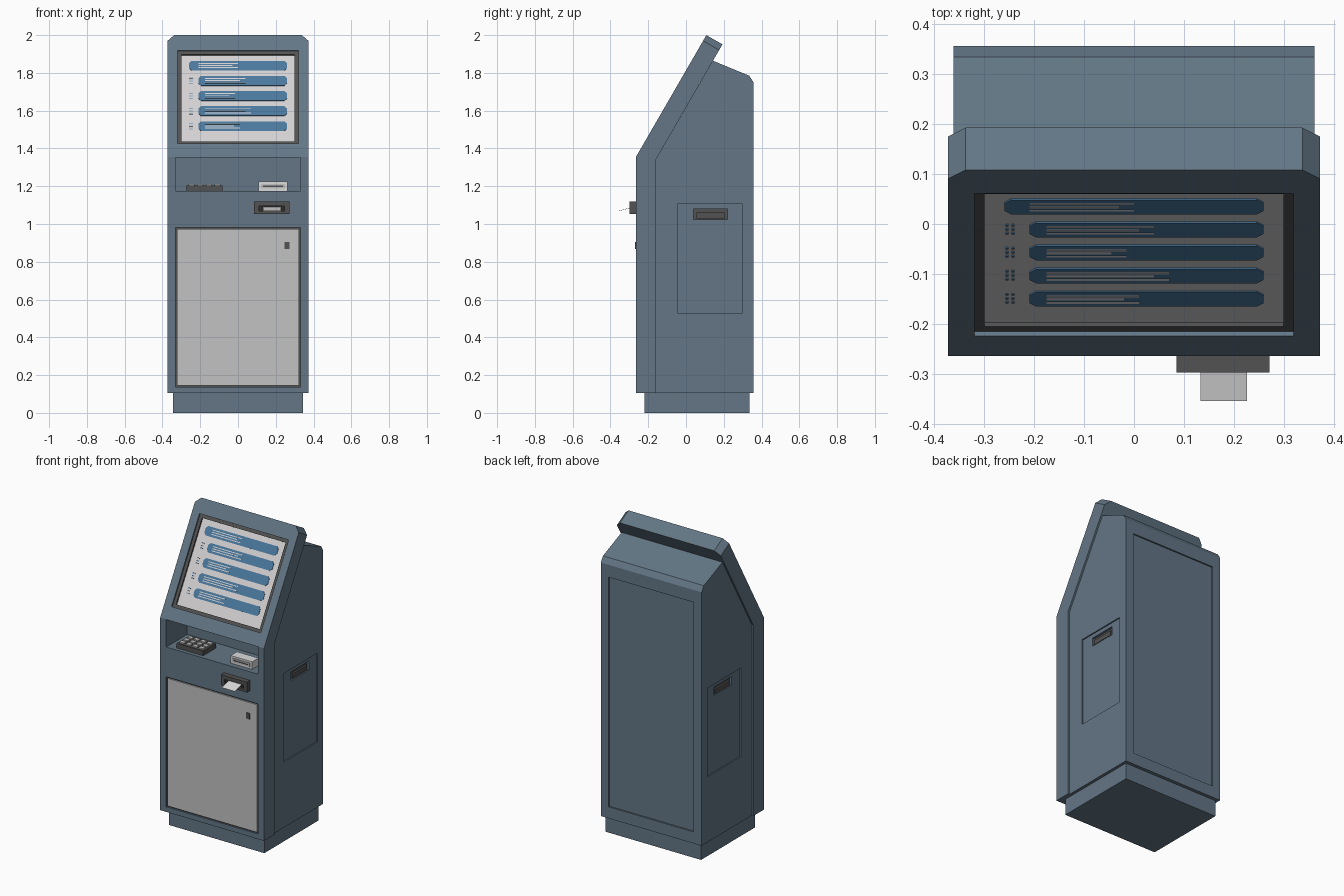
import bpy, bmesh, math
from mathutils import Vector

if "Cube" in bpy.data.objects:
    bpy.data.objects.remove(bpy.data.objects["Cube"])


def material(name, rgb):
    m = bpy.data.materials.new(name)
    m.diffuse_color = (*rgb, 1)
    m.use_nodes = True
    m.node_tree.nodes["Principled BSDF"].inputs["Base Color"].default_value = m.diffuse_color
    return m


SLATE = material("slate blue", (0.125, 0.182, 0.235))
GREY = material("door grey", (0.54, 0.54, 0.54))
SCREEN = material("screen pale grey", (0.66, 0.64, 0.65))
DARK = material("dark grey", (0.085, 0.085, 0.085))
BLUE = material("button blue", (0.07, 0.19, 0.34))
WHITE = material("off white", (0.72, 0.72, 0.72))
BLACK = material("black", (0.025, 0.025, 0.025))

BEND_Y, BEND_Z = -0.265, 1.355
C, S = math.cos(math.radians(60)), math.sin(math.radians(60))


def on_slope(x, s, d):
    """Point s up the sloped face and d behind it."""
    return Vector((x, BEND_Y + C * s + S * d, BEND_Z + S * s - C * d))


def prism(name, ring_a, ring_b, mat):
    """Solid between two matching rings of points."""
    bm = bmesh.new()
    a = [bm.verts.new(p) for p in ring_a]
    b = [bm.verts.new(p) for p in ring_b]
    n = len(a)
    bm.faces.new(a)
    bm.faces.new(b[::-1])
    for i in range(n):
        j = (i + 1) % n
        bm.faces.new((a[j], a[i], b[i], b[j]))
    bmesh.ops.recalc_face_normals(bm, faces=bm.faces)
    me = bpy.data.meshes.new(name)
    bm.to_mesh(me)
    bm.free()
    me.materials.append(mat)
    ob = bpy.data.objects.new(name, me)
    bpy.context.collection.objects.link(ob)
    return ob


def box(name, x, y, z, mat):
    ring = [(x[0], y[0]), (x[1], y[0]), (x[1], y[1]), (x[0], y[1])]
    return prism(name, [(*p, z[0]) for p in ring], [(*p, z[1]) for p in ring], mat)


def side_profile(name, pts, half, mat):
    return prism(name, [(-half, *p) for p in pts], [(half, *p) for p in pts], mat)


def slope_plate(name, pts, d0, d1, mat):
    return prism(name, [on_slope(x, s, d0) for x, s in pts],
                 [on_slope(x, s, d1) for x, s in pts], mat)


def rect(x0, x1, s0, s1):
    return [(x0, s0), (x1, s0), (x1, s1), (x0, s1)]


def cut(target, cutter):
    """Subtract the cutter, then remove it."""
    mod = target.modifiers.new("cut", 'BOOLEAN')
    mod.operation = 'DIFFERENCE'
    mod.solver = 'EXACT'
    mod.object = cutter
    cutter.hide_render = True
    bpy.context.view_layer.update()
    dg = bpy.context.evaluated_depsgraph_get()
    me = bpy.data.meshes.new_from_object(target.evaluated_get(dg))
    target.modifiers.clear()
    target.data = me
    bpy.data.objects.remove(cutter)


# Plinth
box("plinth", (-0.343, 0.343), (-0.22, 0.335), (0, 0.106), SLATE)

# Front shell with chamfered top corners
shell = side_profile("front_shell", [
    (-0.265, 0.105), (-0.265, 1.355), (0.108, 2.0), (0.193, 1.951),
    (-0.158, 1.343), (-0.158, 0.105)], 0.373, SLATE)
bm = bmesh.new()
bm.from_mesh(shell.data)
corners = [e for e in bm.edges if all(v.co.z > 1.9 for v in e.verts)
           and abs(e.verts[0].co.x - e.verts[1].co.x) < 0.01]
bmesh.ops.bevel(bm, geom=corners, offset=0.035, segments=1, affect='EDGES')
bm.to_mesh(shell.data)
bm.free()

# Rear cabinet
rear = side_profile("rear_cabinet", [
    (-0.158, 0.105), (-0.158, 1.343), (0.143, 1.864), (0.335, 1.785),
    (0.357, 1.75), (0.357, 0.105)], 0.362, SLATE)

# Openings: screen, keypad alcove, door, back panel, side panels
cut(shell, slope_plate("cutter", rect(-0.32, 0.32, 0.081, 0.652), -0.05, 0.03, SLATE))
for body in (shell, rear):
    cut(body, box("cutter", (-0.33, 0.33), (-0.3, -0.05), (1.175, 1.353), SLATE))
cut(shell, box("cutter", (-0.33, 0.33), (-0.3, -0.253), (0.138, 0.982), SLATE))
cut(rear, box("cutter", (-0.305, 0.305), (0.347, 0.4), (0.18, 1.67), SLATE))
for sx in (-1, 1):
    xs = sorted((sx * 0.354, sx * 0.4))
    cut(rear, box("cutter", xs, (-0.045, 0.298), (0.53, 1.105), SLATE))
    # Recessed side handle with a grip bar
    xs = sorted((sx * 0.335, sx * 0.4))
    cut(rear, box("cutter", xs, (0.04, 0.22), (1.025, 1.08), SLATE))
    box("handle_back", sorted((sx * 0.33, sx * 0.34)), (0.04, 0.22), (1.025, 1.08), DARK)
    box("handle_grip", sorted((sx * 0.338, sx * 0.352)), (0.055, 0.205), (1.03, 1.06), DARK)

# Screen and its dark frame
slope_plate("screen", rect(-0.302, 0.302, 0.099, 0.634), 0.02, 0.03, SCREEN)
for name, r in (("bottom", rect(-0.32, 0.32, 0.081, 0.101)),
                ("top", rect(-0.32, 0.32, 0.632, 0.652)),
                ("left", rect(-0.32, -0.3, 0.101, 0.632)),
                ("right", rect(0.3, 0.32, 0.101, 0.632))):
    slope_plate("screen_frame_" + name, r, 0.01, 0.03, DARK)

# Menu bars with cropped ends, text strokes and small marks
for i, (x0, t0, t1) in enumerate([(-0.26, -0.21, 0.0), (-0.21, -0.175, 0.04),
                                  (-0.21, -0.175, -0.015), (-0.21, -0.175, 0.07),
                                  (-0.21, -0.175, 0.01)]):
    s, h, c, x1 = (1.837 - 0.08 * i - 1.345) / S, 0.029, 0.014, 0.26
    slope_plate("menu_bar", [(x0 + c, s - h), (x1 - c, s - h), (x1, s - h + c), (x1, s + h - c),
                             (x1 - c, s + h), (x0 + c, s + h), (x0, s + h - c), (x0, s - h + c)],
                0.017, 0.021, BLUE)
    for k, end in ((-1, t1), (0, t1 - 0.03), (1, t1)):
        slope_plate("text_stroke", rect(t0, end, s + k * 0.013 - 0.0025, s + k * 0.013 + 0.0025),
                    0.0155, 0.018, SCREEN)
    if i:
        for k in (-1, 0, 1):
            for x in (-0.255, -0.243):
                slope_plate("menu_mark", rect(x - 0.003, x + 0.003, s + k * 0.016 - 0.003,
                                              s + k * 0.016 + 0.003), 0.018, 0.021, BLUE)

# Keypad
box("keypad", (-0.272, -0.082), (-0.24, -0.11), (1.17, 1.205), DARK)
for i in range(4):
    for j in range(3):
        x, y = -0.246 + i * 0.046, -0.215 + j * 0.04
        box("key", (x - 0.016, x + 0.016), (y - 0.013, y + 0.013), (1.2, 1.213), GREY)

# Card reader
box("card_reader", (0.108, 0.263), (-0.23, -0.165), (1.17, 1.224), WHITE)
box("card_bezel", (0.122, 0.248), (-0.235, -0.225), (1.188, 1.212), GREY)
box("card_slot", (0.132, 0.238), (-0.237, -0.23), (1.197, 1.203), DARK)

# Receipt printer with paper
printer = box("printer", (0.085, 0.272), (-0.298, -0.26), (1.053, 1.12), DARK)
cut(printer, box("cutter", (0.11, 0.247), (-0.32, -0.28), (1.068, 1.096), DARK))
box("printer_mouth", (0.11, 0.247), (-0.283, -0.277), (1.068, 1.096), BLACK)
paper = [(-0.28, 1.089), (-0.355, 1.068), (-0.355, 1.07), (-0.28, 1.091)]
prism("receipt_paper", [(0.133, *p) for p in paper], [(0.227, *p) for p in paper], WHITE)

# Service door with lock
box("door_gap", (-0.33, 0.33), (-0.256, -0.252), (0.138, 0.982), DARK)
box("door", (-0.322, 0.322), (-0.264, -0.254), (0.146, 0.974), GREY)
box("door_lock", (0.246, 0.272), (-0.269, -0.26), (0.867, 0.905), DARK)
